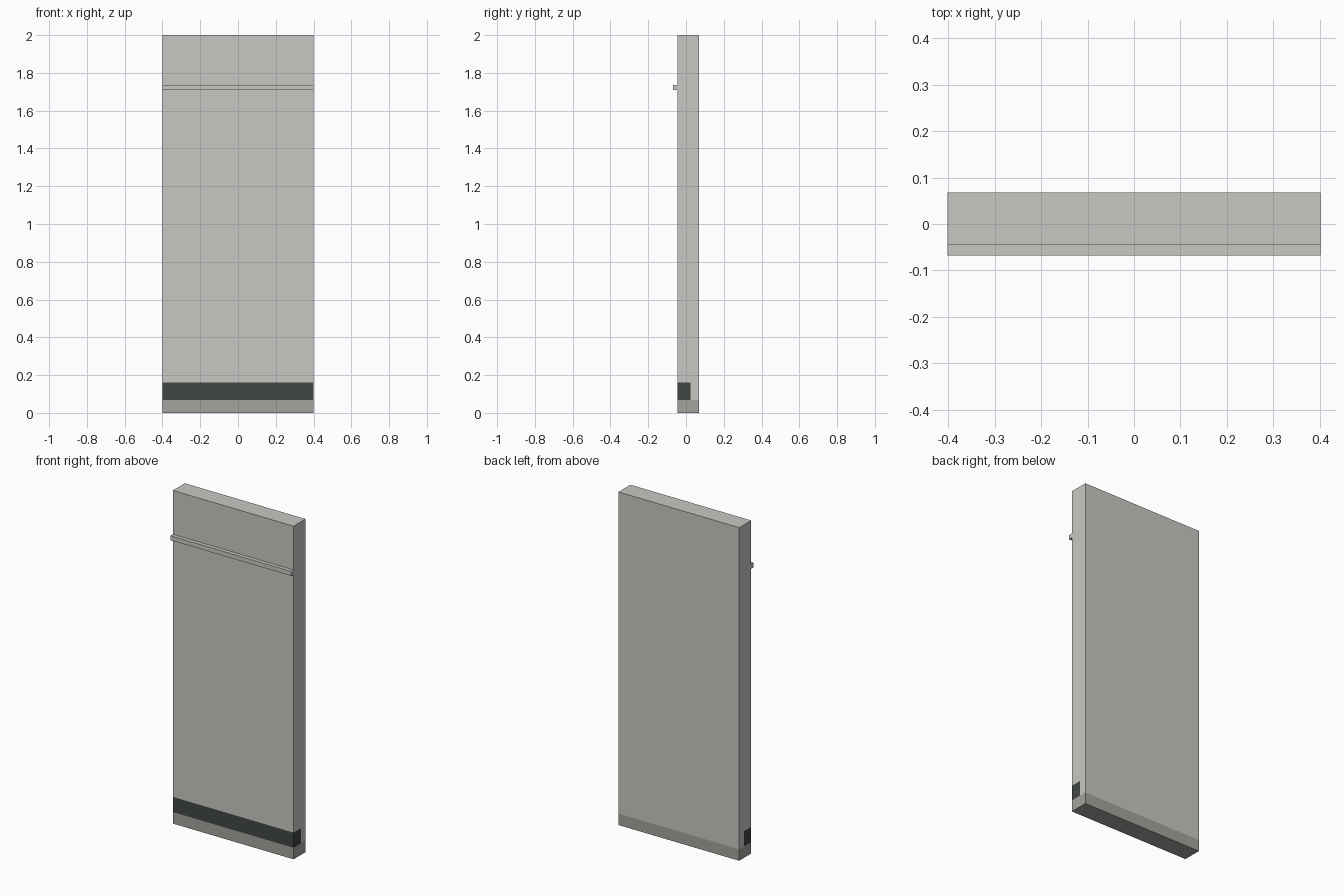
import bpy, bmesh

if "Cube" in bpy.data.objects:
    bpy.data.objects.remove(bpy.data.objects["Cube"])

W = 0.401                      # half width
FRONT, BACK = -0.045, 0.068    # faces of the slab
BASE_Z, STRIP_Z, STRIP_Y = 0.069, 0.16, 0.024


def material(name, rgb):
    m = bpy.data.materials.new(name)
    m.diffuse_color = (*rgb, 1)
    m.use_nodes = True
    m.node_tree.nodes["Principled BSDF"].inputs["Base Color"].default_value = m.diffuse_color
    return m


light = material("light grey", (0.59, 0.575, 0.55))
mid = material("mid grey", (0.376, 0.366, 0.342))
dark = material("dark slate", (0.051, 0.061, 0.060))


def extrude_profile(name, profile, mat):
    """Extrude a closed (y, z) profile across the full width."""
    bm = bmesh.new()
    face = bm.faces.new([bm.verts.new((-W, y, z)) for y, z in profile])
    ext = bmesh.ops.extrude_face_region(bm, geom=[face])
    verts = [v for v in ext["geom"] if isinstance(v, bmesh.types.BMVert)]
    bmesh.ops.translate(bm, verts=verts, vec=(2 * W, 0, 0))
    bmesh.ops.recalc_face_normals(bm, faces=bm.faces)
    me = bpy.data.meshes.new(name)
    bm.to_mesh(me)
    bm.free()
    me.materials.append(mat)
    ob = bpy.data.objects.new(name, me)
    bpy.context.collection.objects.link(ob)


def rect(y0, y1, z0, z1):
    return [(y0, z0), (y1, z0), (y1, z1), (y0, z1)]


# Plinth at the floor
extrude_profile("base", rect(FRONT, BACK, 0, BASE_Z), mid)
# Dark strip set into the lower front
extrude_profile("dark_strip", rect(FRONT, STRIP_Y, BASE_Z, STRIP_Z), dark)
# Main slab, notched around the strip
extrude_profile("panel", [(STRIP_Y, BASE_Z), (BACK, BASE_Z), (BACK, 2), (FRONT, 2),
                          (FRONT, STRIP_Z), (STRIP_Y, STRIP_Z)], light)
# Rail across the upper front
extrude_profile("rail", rect(-0.068, FRONT, 1.71, 1.737), light)
